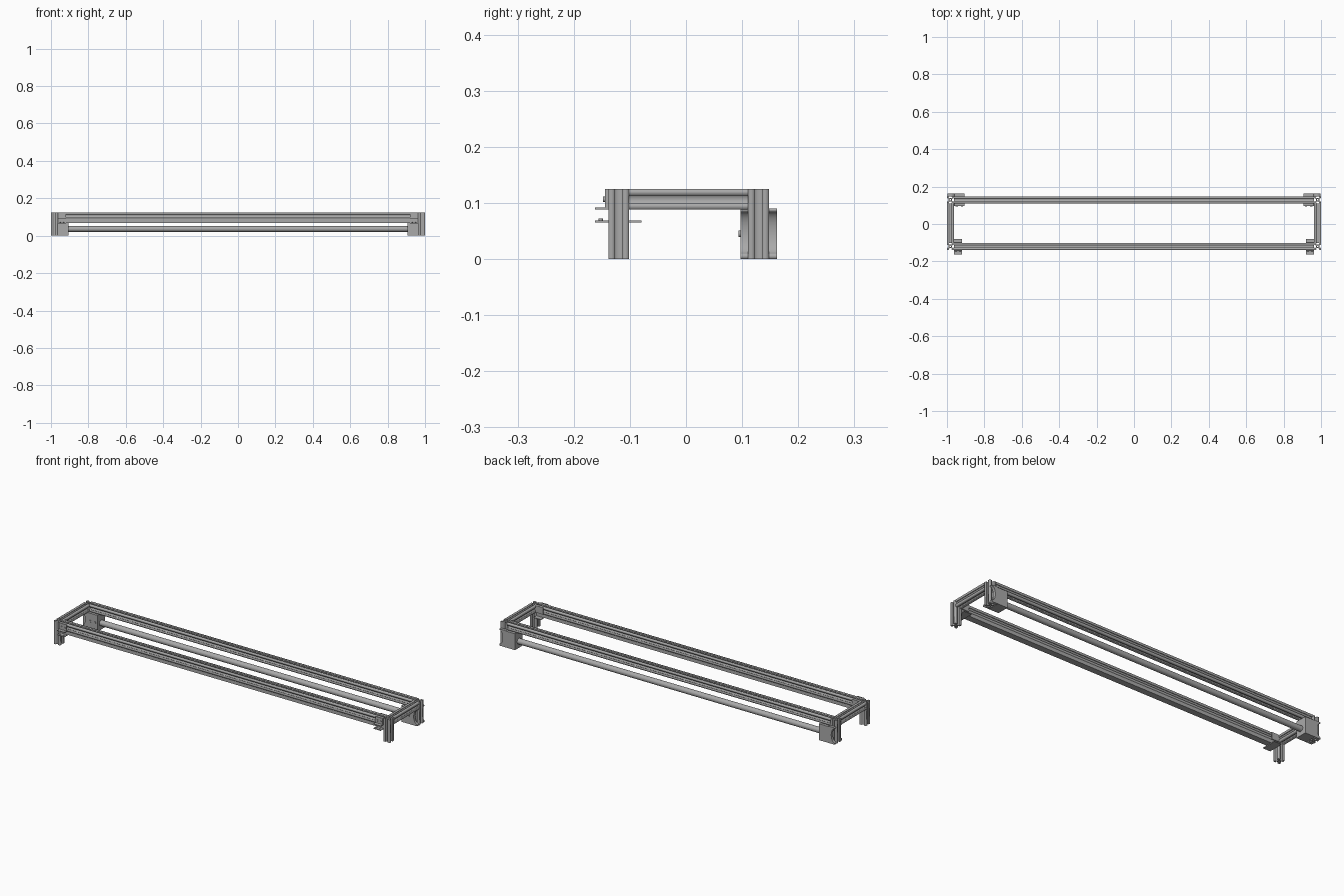
import bpy, bmesh, math
from mathutils import Matrix, Vector

cube = bpy.data.objects.get("Cube")
if cube:
    bpy.data.objects.remove(cube, do_unlink=True)

metal = bpy.data.materials.new("brushed grey metal")
metal.use_nodes = True
GREY = (0.4, 0.4, 0.4, 1)
metal.diffuse_color = GREY
metal.node_tree.nodes["Principled BSDF"].inputs["Base Color"].default_value = GREY

S = 0.0185          # half width of the slotted extrusion
TOP = 0.125         # frame height
RAIL_Z = TOP - S
FRONT_Y, BACK_Y = -0.12, 0.129
LEG_X = 1 - S


def add_mesh(name, mesh, matrix=None):
    obj = bpy.data.objects.new(name, mesh)
    bpy.context.scene.collection.objects.link(obj)
    if matrix:
        mesh.transform(matrix)
    mesh.materials.clear()
    mesh.materials.append(metal)
    return obj


def between(a, b):
    """Matrix that puts a local z axis of given length on the line a-b."""
    a, b = Vector(a), Vector(b)
    d = b - a
    axis = d.normalized()
    side = Vector((0, 0, 1)) if abs(axis.z) < 0.5 else Vector((1, 0, 0))
    other = axis.cross(side)
    rot = Matrix((side, other, axis)).transposed().to_4x4()
    return Matrix.Translation((a + b) / 2) @ rot, d.length


def extrude_profile(name, loops, matrix, length):
    curve = bpy.data.curves.new(name, "CURVE")
    curve.dimensions = "2D"
    curve.fill_mode = "BOTH"
    curve.extrude = length / 2
    for pts in loops:
        sp = curve.splines.new("POLY")
        sp.points.add(len(pts) - 1)
        for p, (x, y) in zip(sp.points, pts):
            p.co = (x, y, 0, 1)
        sp.use_cyclic_u = True
    temp = bpy.data.objects.new(name + "_curve", curve)
    bpy.context.scene.collection.objects.link(temp)
    deps = bpy.context.evaluated_depsgraph_get()
    mesh = bpy.data.meshes.new_from_object(temp.evaluated_get(deps))
    bpy.data.objects.remove(temp, do_unlink=True)
    return add_mesh(name, mesh, matrix)


def extrusion(name, a, b):
    """Slotted square bar with a bore through the core."""
    side = [(1, -.35), (.82, -.35), (.82, -.6), (.5, -.27), (.5, .27),
            (.82, .6), (.82, .35), (1, .35), (1, 1)]
    outline = []
    for k in range(4):
        c, s = round(math.cos(k * math.pi / 2)), round(math.sin(k * math.pi / 2))
        outline += [(S * (c * x - s * y), S * (s * x + c * y)) for x, y in side]
    bore = [(S * .22 * math.cos(i * math.pi / 6), S * .22 * math.sin(i * math.pi / 6))
            for i in range(12)]
    matrix, length = between(a, b)
    return extrude_profile(name, [outline, bore], matrix, length)


def box(name, x, y, z):
    lo, hi = Vector((min(x), y[0], z[0])), Vector((max(x), y[1], z[1]))
    bm = bmesh.new()
    bmesh.ops.create_cube(bm, size=1)
    for v in bm.verts:
        v.co = (lo + hi) / 2 + v.co * (hi - lo)
    mesh = bpy.data.meshes.new(name)
    bm.to_mesh(mesh)
    bm.free()
    return add_mesh(name, mesh)


def cylinder(name, a, b, radius, sides=16):
    matrix, length = between(a, b)
    bm = bmesh.new()
    bmesh.ops.create_cone(bm, cap_ends=True, segments=sides, radius1=radius,
                          radius2=radius, depth=length)
    for f in bm.faces:
        f.smooth = len(f.verts) == 4
    mesh = bpy.data.meshes.new(name)
    bm.to_mesh(mesh)
    bm.free()
    return add_mesh(name, mesh, matrix)


# Long rails and the square bar under the front one
inner = 1 - 2 * S
for name, y in (("front_rail", FRONT_Y), ("back_rail", BACK_Y)):
    extrusion(name, (-inner, y, RAIL_Z), (inner, y, RAIL_Z))
box("front_lower_bar", (-inner, inner), (FRONT_Y - .017, FRONT_Y + .017),
    (.069, TOP - 2 * S))

# Round rod under the back rail
cylinder("back_rod", (-.91, BACK_Y, .036), (.91, BACK_Y, .036), .015, 32)

for side, m in (("left", 1), ("right", -1)):
    # Legs and end beam
    for part, y in (("front_leg", FRONT_Y), ("back_leg", BACK_Y)):
        extrusion(f"{side}_{part}", (m * LEG_X, y, 0), (m * LEG_X, y, TOP))
    extrusion(f"{side}_end_beam", (m * LEG_X, FRONT_Y + S, RAIL_Z),
              (m * LEG_X, BACK_Y - S, RAIL_Z))

    # Front angle bracket and lower support plate
    span = (m * .92, m * .963)
    out = FRONT_Y - S
    box(f"{side}_angle_plate", span, (out - .006, out), (.088, TOP))
    box(f"{side}_angle_flange", span, (-.162, out - .004), (.088, .092))
    box(f"{side}_inner_plate", span, (FRONT_Y + S, FRONT_Y + S + .004), (.088, TOP))
    box(f"{side}_support_plate", span, (-.162, -.079), (.065, .069))
    for i, x in enumerate((.931, .951)):
        cylinder(f"{side}_angle_screw_{i}", (m * x, out - .006, RAIL_Z),
                 (m * x, out - .009, RAIL_Z), .005)
        cylinder(f"{side}_support_screw_{i}", (m * x, -.152, .069),
                 (m * x, -.152, .072), .004)

    # Rod holder block between the rail and the floor
    box(f"{side}_rod_holder", (m * .905, m * .963), (.097, .162), (0, .088))
    for i, x in enumerate((.92, .948)):
        for face, y, d in (("inner", .097, -.003), ("outer", .159, .003)):
            cylinder(f"{side}_holder_screw_{face}_{i}", (m * x, y, .045),
                     (m * x, y + d, .045), .006)

    # Cheeks that grip the back leg, with a hollow outer edge
    arc = [(.998 - .02 * math.sin(t * math.pi / 12), .047 + .038 * math.cos(t * math.pi / 12))
           for t in range(13)]
    cheek = [(m * x, z) for x, z in [(.96, 0), (.96, .09), (.998, .09)] + arc + [(.998, 0)]]
    for face, y0, y1 in (("inner", .097, BACK_Y - S), ("outer", BACK_Y + S, .162)):
        upright = Matrix.Translation((0, (y0 + y1) / 2, 0)) @ Matrix.Rotation(math.pi / 2, 4, "X")
        extrude_profile(f"{side}_{face}_cheek", [cheek], upright, y1 - y0)
